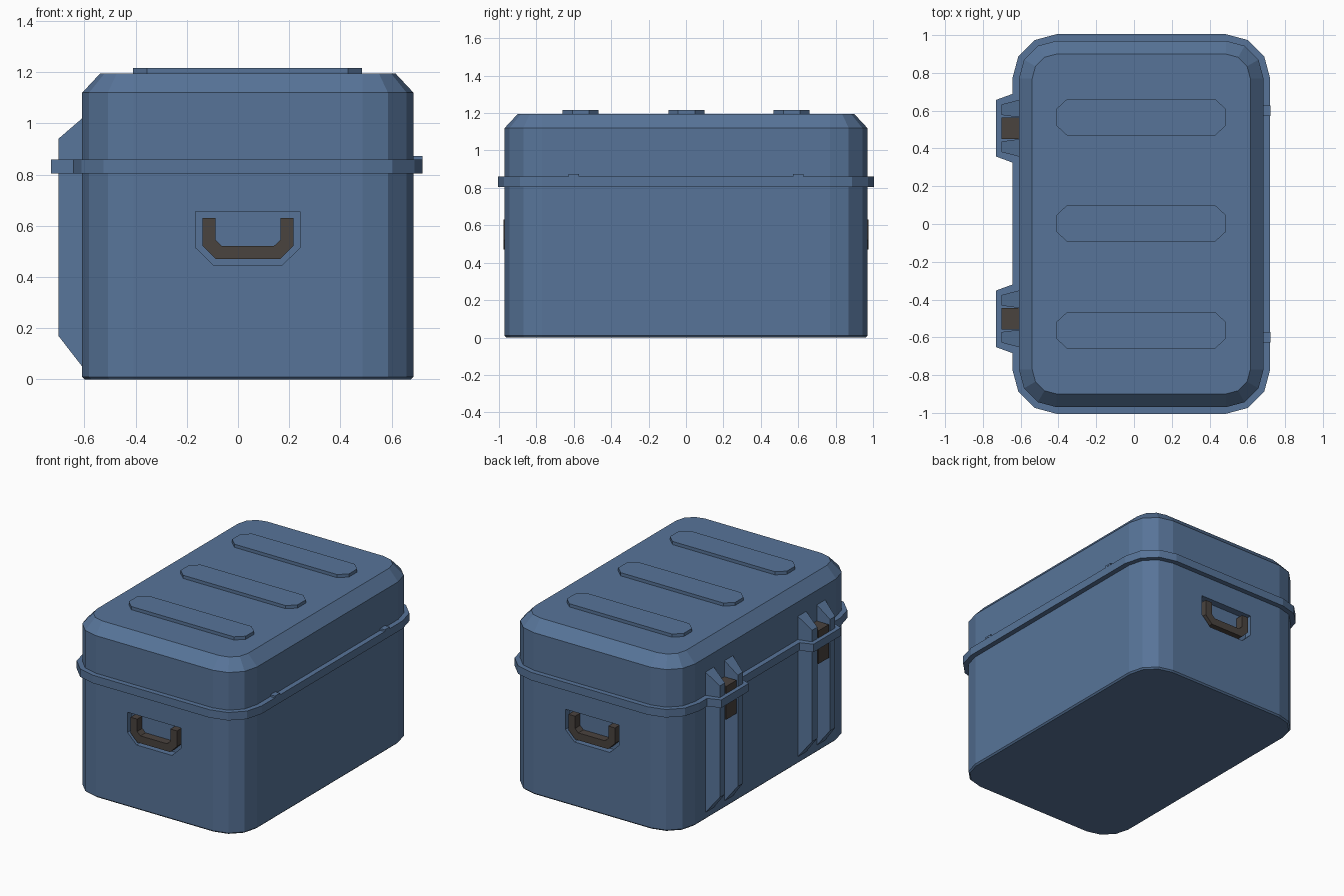
import bpy, bmesh, math
from mathutils import Vector

if "Cube" in bpy.data.objects:
    bpy.data.objects.remove(bpy.data.objects["Cube"])

CX = 0.0385          # centre of the case body, offset by the latches
HX, HY, R = 0.6475, 0.97, 0.2


def material(name, rgb):
    m = bpy.data.materials.new(name)
    m.diffuse_color = (*rgb, 1)
    m.use_nodes = True
    m.node_tree.nodes["Principled BSDF"].inputs["Base Color"].default_value = m.diffuse_color
    return m


BLUE = material("slate_blue", (0.096, 0.175, 0.318))
BROWN = material("dark_brown", (0.068, 0.056, 0.049))


def loft(name, rings, mat):
    """Closed flat-faced solid through rings with equal point counts."""
    bm = bmesh.new()
    vs = [[bm.verts.new(p) for p in ring] for ring in rings]
    n = len(vs[0])
    for a, b in zip(vs, vs[1:]):
        for i in range(n):
            j = (i + 1) % n
            bm.faces.new((a[i], a[j], b[j], b[i]))
    bm.faces.new(vs[0][::-1])
    bm.faces.new(vs[-1])
    bmesh.ops.recalc_face_normals(bm, faces=bm.faces)
    me = bpy.data.meshes.new(name)
    bm.to_mesh(me)
    bm.free()
    me.materials.append(mat)
    ob = bpy.data.objects.new(name, me)
    bpy.context.collection.objects.link(ob)
    return ob


def outline(grow, z):
    """Rounded rectangle with three-segment corners, grown outward."""
    r = R + grow
    pts = []
    for k, (sx, sy) in enumerate([(1, 1), (-1, 1), (-1, -1), (1, -1)]):
        for s in range(4):
            a = math.radians(90 * k + 30 * s)
            pts.append(Vector((CX + sx * (HX - R) + r * math.cos(a),
                               sy * (HY - R) + r * math.sin(a), z)))
    return pts


def box(name, x0, x1, y0, y1, z0, z1, mat):
    ring = [(x0, y0), (x1, y0), (x1, y1), (x0, y1)]
    return loft(name, [[(x, y, z) for x, y in ring] for z in (z0, z1)], mat)


# Lower case, sealing rim and bevelled lid
base = loft("case_base", [outline(-0.01, 0), outline(0, 0.01), outline(0, 0.805)], BLUE)
loft("rim", [outline(0.035, 0.805), outline(0.035, 0.86)], BLUE)
loft("lid", [outline(0, 0.86), outline(0, 1.12), outline(-0.07, 1.195)], BLUE)

# Raised bars on the lid
for i, y in enumerate((-0.563, 0.003, 0.565)):
    prof = [(-0.41, -0.045), (-0.355, -0.096), (0.43, -0.096), (0.485, -0.045),
            (0.485, 0.045), (0.43, 0.096), (-0.355, 0.096), (-0.41, 0.045)]
    loft(f"lid_bar_{i}", [[(px, y + py, z) for px, py in prof]
                          for z in (1.195, 1.217)], BLUE)

# Recessed U-shaped carry handle on each end
pocket = [(-0.2045, 0.655), (-0.2045, 0.515), (-0.135, 0.447),
          (0.135, 0.447), (0.2045, 0.515), (0.2045, 0.655)]
grip = [(-0.178, 0.63), (-0.178, 0.522), (-0.126, 0.47), (0.126, 0.47),
        (0.178, 0.522), (0.178, 0.63), (0.127, 0.63), (0.127, 0.545),
        (0.102, 0.521), (-0.102, 0.521), (-0.127, 0.545), (-0.127, 0.63)]
for side, s in (("front", -1), ("back", 1)):
    cutter = loft(side + "_cutter", [[(CX + x, s * d, z) for x, z in pocket]
                                     for d in (0.92, 1.1)], BLUE)
    cutter.hide_render = True
    mod = base.modifiers.new("pocket", 'BOOLEAN')
    mod.operation = 'DIFFERENCE'
    mod.solver = 'EXACT'
    mod.object = cutter
    bpy.context.view_layer.objects.active = base
    bpy.ops.object.modifier_apply(modifier=mod.name)
    bpy.data.objects.remove(cutter, do_unlink=True)
    loft(side + "_handle", [[(CX + x, s * d, z) for x, z in grip]
                            for d in (0.92, 0.976)], BROWN)

# Latches on the left side: guard on the rim, two tapered ribs, dark clasp
for i, c in enumerate((-0.502, 0.507)):
    guard = [(-0.64, -0.183), (-0.64, 0.183), (-0.73, 0.15), (-0.73, -0.15)]
    loft(f"latch_guard_{i}", [[(x, c + y, z) for x, y in guard]
                              for z in (0.805, 0.86)], BLUE)
    for s in (-1, 1):
        rings = []
        for x, y0, y1, z0, z1 in ((-0.609, 0.058, 0.15, 0.05, 1.02),
                                  (-0.702, 0.07, 0.126, 0.17, 0.94)):
            rings.append([(x, c + s * y0, z0), (x, c + s * y1, z0),
                          (x, c + s * y1, z1), (x, c + s * y0, z1)])
        loft(f"latch_rib_{i}_{'outer' if s > 0 else 'inner'}", rings, BLUE)
    box(f"latch_clasp_{i}", -0.702, -0.609, c - 0.056, c + 0.056, 0.68, 0.91, BROWN)

# Small hinge tabs on the right side of the rim
for i, y in enumerate((-0.6, 0.6)):
    box(f"hinge_tab_{i}", 0.68, 0.722, y - 0.027, y + 0.027, 0.86, 0.873, BLUE)
